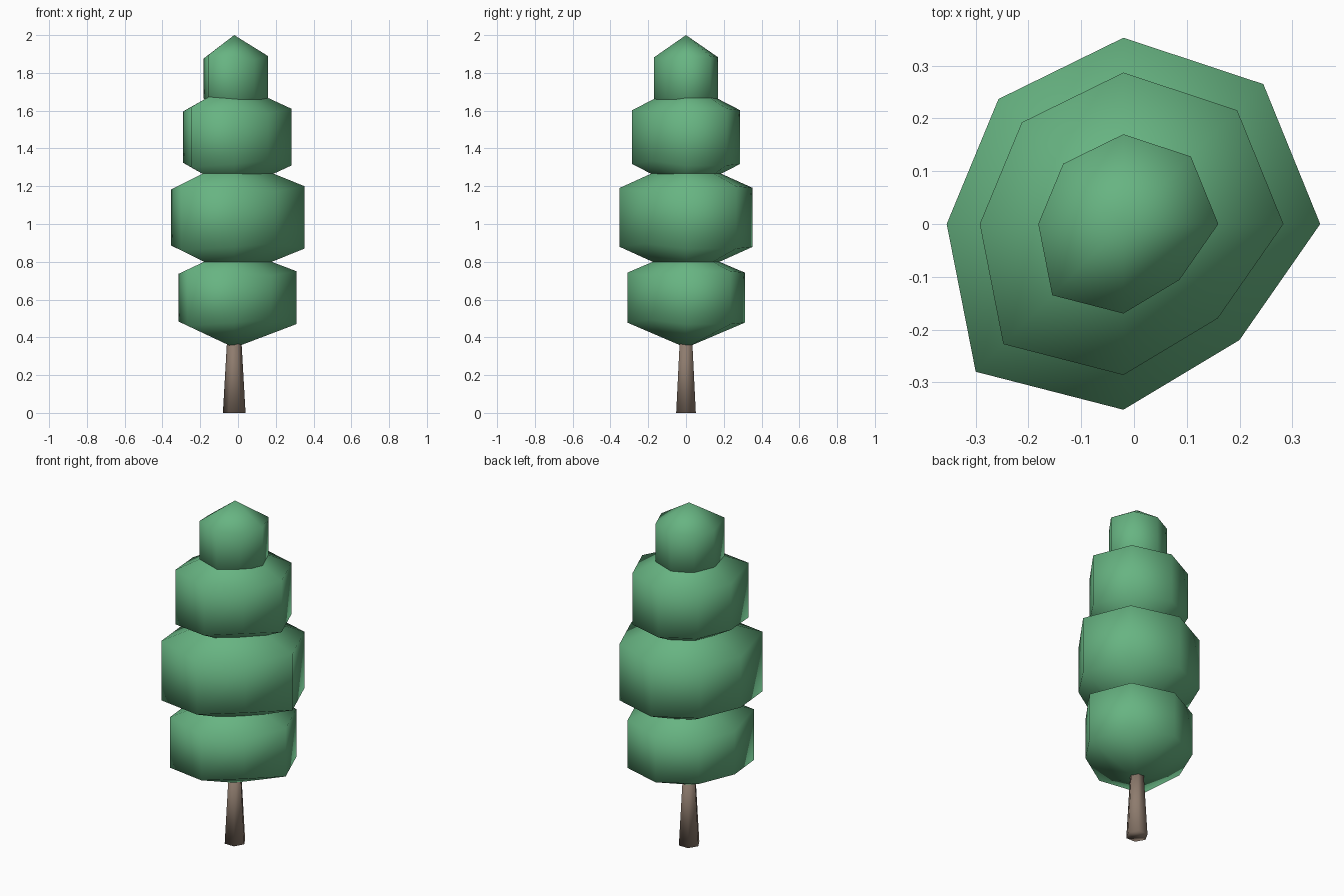
import bpy, bmesh, math

if "Cube" in bpy.data.objects:
    bpy.data.objects.remove(bpy.data.objects["Cube"])

CX = -0.02  # trunk axis


def material(name, rgb):
    m = bpy.data.materials.new(name)
    m.diffuse_color = (*rgb, 1)
    m.use_nodes = True
    m.node_tree.nodes["Principled BSDF"].inputs["Base Color"].default_value = m.diffuse_color
    return m


leaf_green = material("leaf green", (0.136, 0.456, 0.223))
bark_brown = material("bark brown", (0.27, 0.20, 0.155))


def finish(name, bm, mat):
    bmesh.ops.recalc_face_normals(bm, faces=bm.faces)
    for f in bm.faces:
        f.smooth = True
    mesh = bpy.data.meshes.new(name)
    bm.to_mesh(mesh)
    bm.free()
    mesh.materials.append(mat)
    ob = bpy.data.objects.new(name, mesh)
    bpy.context.collection.objects.link(ob)
    ob.location.x = CX


# Uneven radius of the foliage in eight directions, counter-clockwise from +x
RADII = [0.373, 0.375, 0.353, 0.335, 0.335, 0.396, 0.352, 0.311]


def foliage(name, scale, z, flat, bottom, top):
    """Lumpy eight-sided ball: two rings and two poles."""
    bm = bmesh.new()
    rings = []
    for side in (-1, 1):
        ring = []
        for i, r in enumerate(RADII):
            a = i * math.pi / 4
            r *= scale
            ring.append(bm.verts.new((r * math.cos(a), r * math.sin(a), z + side * flat * r)))
        rings.append(ring)
    low, high = rings
    south = bm.verts.new((0, 0, bottom))
    north = bm.verts.new((0, 0, top))
    for i in range(8):
        j = (i + 1) % 8
        bm.faces.new((low[i], low[j], high[j], high[i]))
        bm.faces.new((south, low[j], low[i]))
        bm.faces.new((north, high[i], high[j]))
    finish(name, bm, leaf_green)


foliage("foliage_bottom", 0.883, 0.61, 0.425, 0.345, 0.875)
foliage("foliage_middle", 1.0, 1.035, 0.442, 0.72, 1.35)
foliage("foliage_upper", 0.813, 1.46, 0.495, 1.17, 1.75)
foliage("foliage_top", 0.482, 1.77, 0.66, 1.54, 2.0)

# Tapered six-sided trunk
bm = bmesh.new()
base, head = [
    [bm.verts.new((r * math.cos(i * math.pi / 3), r * math.sin(i * math.pi / 3), h))
     for i in range(6)]
    for r, h in ((0.06, 0), (0.036, 0.42))
]
for i in range(6):
    j = (i + 1) % 6
    bm.faces.new((base[i], base[j], head[j], head[i]))
bm.faces.new(base)
bm.faces.new(head)
finish("trunk", bm, bark_brown)
